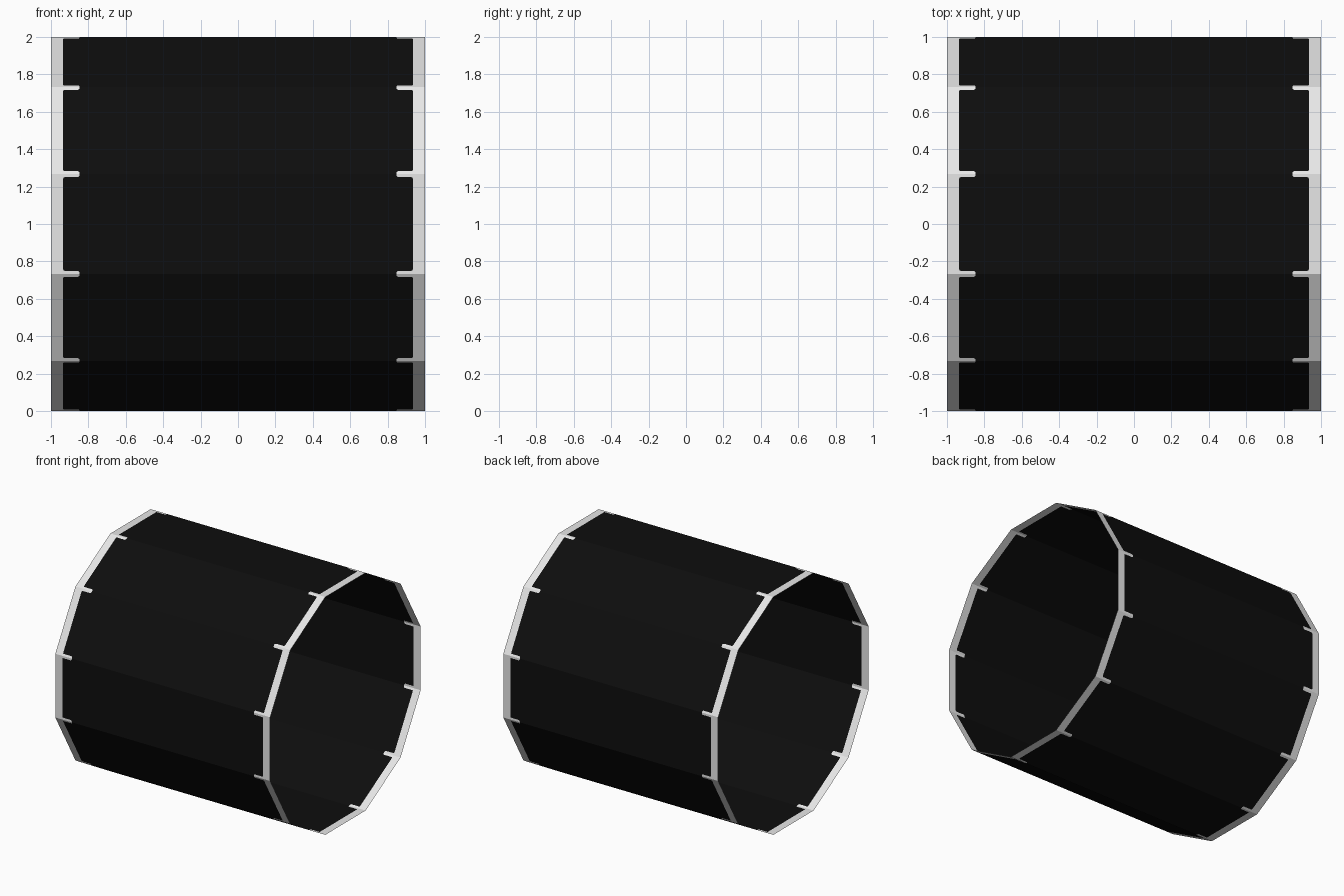
import bpy, bmesh, math
from mathutils import Vector

if "Cube" in bpy.data.objects:
    bpy.data.objects.remove(bpy.data.objects["Cube"])

SIDES = 12
H = math.tan(math.pi / SIDES)   # half width of one flat face (distance to axis is 1)


def material(name, value):
    m = bpy.data.materials.new(name)
    m.diffuse_color = (value, value, value, 1)
    m.use_nodes = True
    m.node_tree.nodes["Principled BSDF"].inputs["Base Color"].default_value = m.diffuse_color
    return m


def build(name, outlines, mat):
    """Repeat flat outlines (x along axis, v across face) on all sides of the tube."""
    bm = bmesh.new()
    for k in range(SIDES):
        a = math.tau * k / SIDES
        out = Vector((0, math.cos(a), math.sin(a)))
        side = Vector((0, -math.sin(a), math.cos(a)))
        for pts in outlines:
            f = bm.faces.new([bm.verts.new(Vector((x, 0, 1)) + out + side * v) for x, v in pts])
            f.normal_update()
            if f.normal.dot(out) < 0:
                f.normal_flip()
    bmesh.ops.remove_doubles(bm, verts=bm.verts, dist=1e-4)
    me = bpy.data.meshes.new(name)
    bm.to_mesh(me)
    bm.free()
    me.materials.append(mat)
    bpy.context.collection.objects.link(bpy.data.objects.new(name, me))


# border line between dark panel and light rim, with a rounded tick at the corner
T = H - 0.0175
half = [(0.935, T - 0.008), (0.933, T - 0.002), (0.927, T),
        (0.856, T), (0.850, T + 0.004), (0.847, T + 0.011), (0.847, H)]
edge = [(x, -v) for x, v in reversed(half)] + half


def mirror(pts):
    return [(-x, v) for x, v in pts]


# dark tube wall
build("tube_wall", [edge + mirror(edge)[::-1]], material("black", 0.0042))

# light rims with ticks at both open ends
rim = edge + [(1, H), (1, -H)]
build("end_rims", [rim, mirror(rim)], material("light grey", 0.8))
